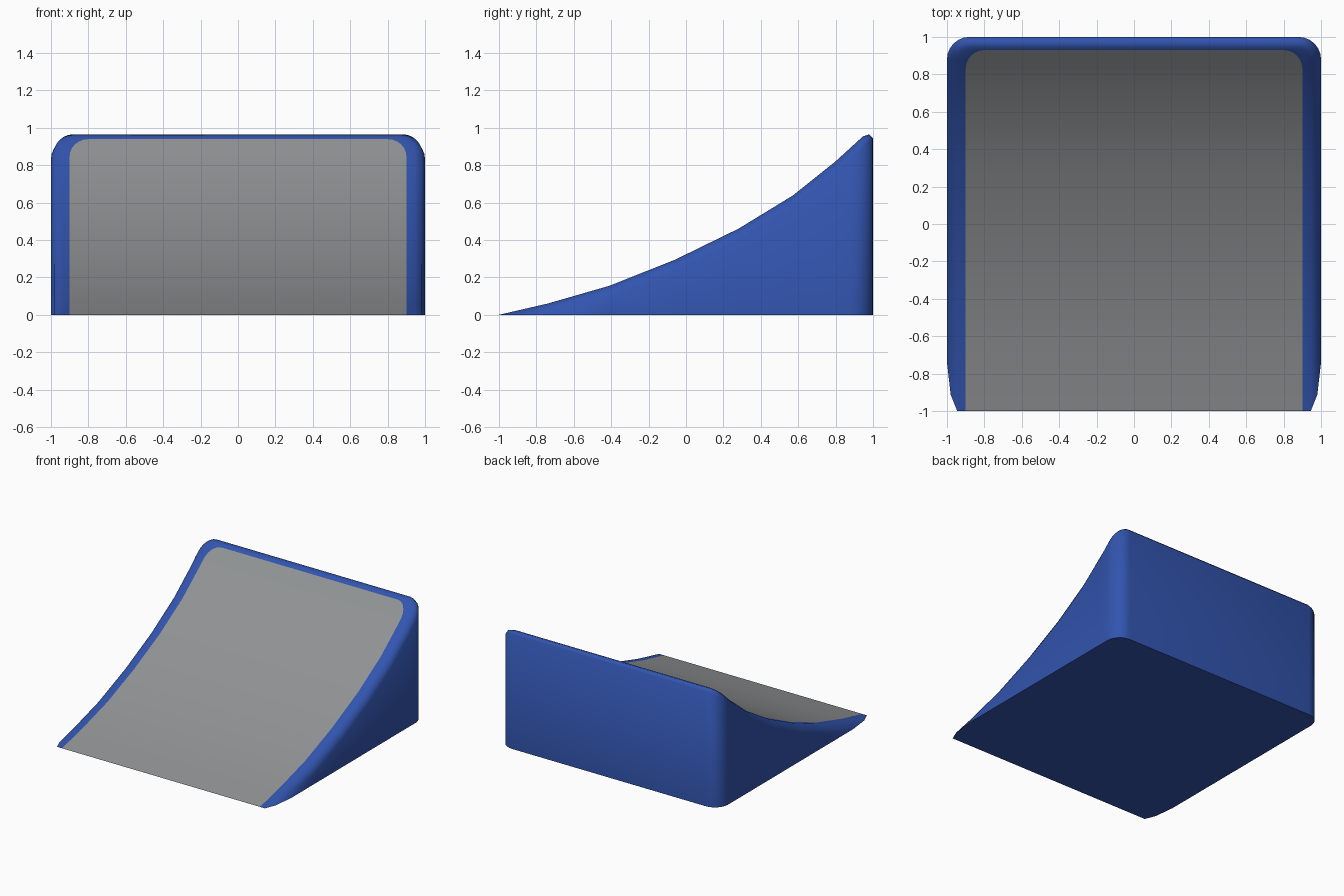
import bpy, bmesh, math

if "Cube" in bpy.data.objects:
    bpy.data.objects.remove(bpy.data.objects["Cube"])

# Slope profile (y, z)
PROFILE = [(-1, 0), (-.74, .06), (-.41, .155), (-.06, .294), (.28, .46),
           (.57, .637), (.797, .818), (1, 1.003)]
SIDE_Y = [p[0] for p in PROFILE[:-1]]
ARC = 6


def height(y):
    for (y0, z0), (y1, z1) in zip(PROFILE, PROFILE[1:]):
        if y <= y1:
            return z0 + (z1 - z0) * (y - y0) / (y1 - y0)
    return PROFILE[-1][1]


def material(name, rgb):
    m = bpy.data.materials.new(name)
    m.diffuse_color = (*rgb, 1)
    m.use_nodes = True
    m.node_tree.nodes["Principled BSDF"].inputs["Base Color"].default_value = m.diffuse_color
    return m


def outline(half, back, radius):
    """U-shaped plan outline with rounded back corners, left front to right front."""
    right = [(half, y) for y in SIDE_Y]
    for i in range(ARC + 1):
        a = math.pi / 2 * i / ARC
        right.append((half - radius + radius * math.cos(a),
                      back - radius + radius * math.sin(a)))
    return [(-x, y) for x, y in right] + right[::-1]


bm = bmesh.new()


def ring(half, back, radius, drop):
    return [bm.verts.new((x, y, height(y) - drop)) for x, y in outline(half, back, radius)]


# Wall foot, rounded rim and edge of the riding surface
foot = [bm.verts.new((x, y, -.2)) for x, y in outline(1, 1, .12)]
rings = [foot,
         ring(1, 1, .12, .06),
         ring(.98, .98, .10, .02),
         ring(.945, .945, .075, 0),
         ring(.9, .93, .10, 0)]
for a, b in zip(rings, rings[1:]):
    for i in range(len(a) - 1):
        bm.faces.new((a[i], b[i], b[i + 1], a[i + 1]))

# Grey riding surface, in strips across
inner = rings[-1]
n = len(inner)
for i in range(n // 2 - 1):
    f = bm.faces.new((inner[i], inner[n - 1 - i], inner[n - 2 - i], inner[i + 1]))
    f.material_index = 1

# Trim at the ground and close the base
bmesh.ops.bisect_plane(bm, geom=bm.verts[:] + bm.edges[:] + bm.faces[:], dist=1e-5,
                       plane_co=(0, 0, 0), plane_no=(0, 0, 1), clear_inner=True)
bmesh.ops.remove_doubles(bm, verts=bm.verts[:], dist=1e-4)
bmesh.ops.holes_fill(bm, edges=[e for e in bm.edges if e.is_boundary], sides=0)
for f in bm.faces:
    if f.calc_center_median().z < 1e-4:
        f.material_index = 0
bmesh.ops.recalc_face_normals(bm, faces=bm.faces[:])

mesh = bpy.data.meshes.new("ramp")
bm.to_mesh(mesh)
bm.free()
ramp = bpy.data.objects.new("ramp", mesh)
bpy.context.collection.objects.link(ramp)
mesh.materials.append(material("blue", (.032, .09, .43)))
mesh.materials.append(material("grey", (.28, .29, .295)))
bpy.context.view_layer.objects.active = ramp
ramp.select_set(True)
bpy.ops.object.shade_smooth_by_angle(angle=math.radians(70))
